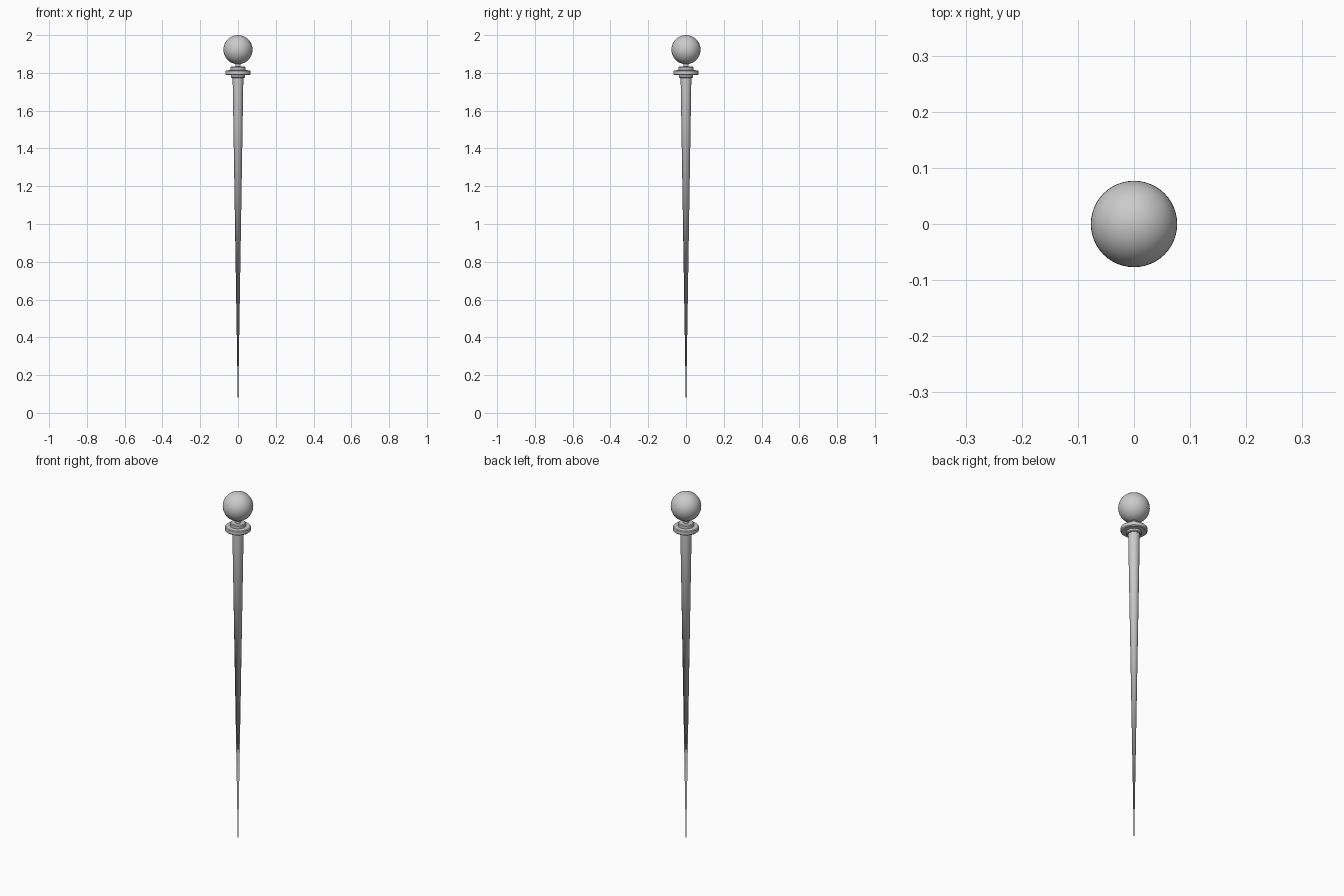
import bpy, math

if "Cube" in bpy.data.objects:
    bpy.data.objects.remove(bpy.data.objects["Cube"])

def lathe(name, profile, segments=48):
    """Spin (radius, z) points around the z axis; radius 0 closes to a pole."""
    verts, faces, rings = [], [], []
    for r, z in profile:
        start = len(verts)
        count = 1 if r == 0 else segments
        for i in range(count):
            a = 2 * math.pi * i / segments
            verts.append((r * math.cos(a), r * math.sin(a), z))
        rings.append((start, count))
    for (s0, n0), (s1, n1) in zip(rings, rings[1:]):
        for i in range(segments):
            j = (i + 1) % segments
            quad = [s0 + i % n0, s0 + j % n0, s1 + j % n1, s1 + i % n1]
            faces.append(list(dict.fromkeys(quad)))
    mesh = bpy.data.meshes.new(name)
    mesh.from_pydata(verts, [], faces)
    obj = bpy.data.objects.new(name, mesh)
    bpy.context.collection.objects.link(obj)
    smooth(obj)
    return obj

def smooth(obj):
    bpy.ops.object.select_all(action='DESELECT')
    obj.select_set(True)
    bpy.context.view_layer.objects.active = obj
    bpy.ops.object.shade_smooth_by_angle(angle=math.radians(35))

# long needle shaft, point on the ground
lathe("needle_shaft", [(0, 0), (0.0285, 1.78), (0, 1.78)])

# stepped collar: lower step, wide rounded flange, upper step
lathe("collar", [
    (0, 1.774), (0.033, 1.774), (0.037, 1.778), (0.037, 1.788),
    (0.061, 1.788), (0.065, 1.792), (0.066, 1.800), (0.065, 1.809),
    (0.061, 1.813), (0.040, 1.815), (0.040, 1.829), (0.036, 1.833),
    (0, 1.833)])

# short neck under the ball
lathe("neck", [(0, 1.825), (0.014, 1.825), (0.014, 1.86), (0, 1.86)])

# round head
bpy.ops.mesh.primitive_uv_sphere_add(segments=48, ring_count=24, radius=0.077,
                                     location=(0, 0, 1.923))
ball = bpy.context.object
ball.name = "ball_head"
smooth(ball)
